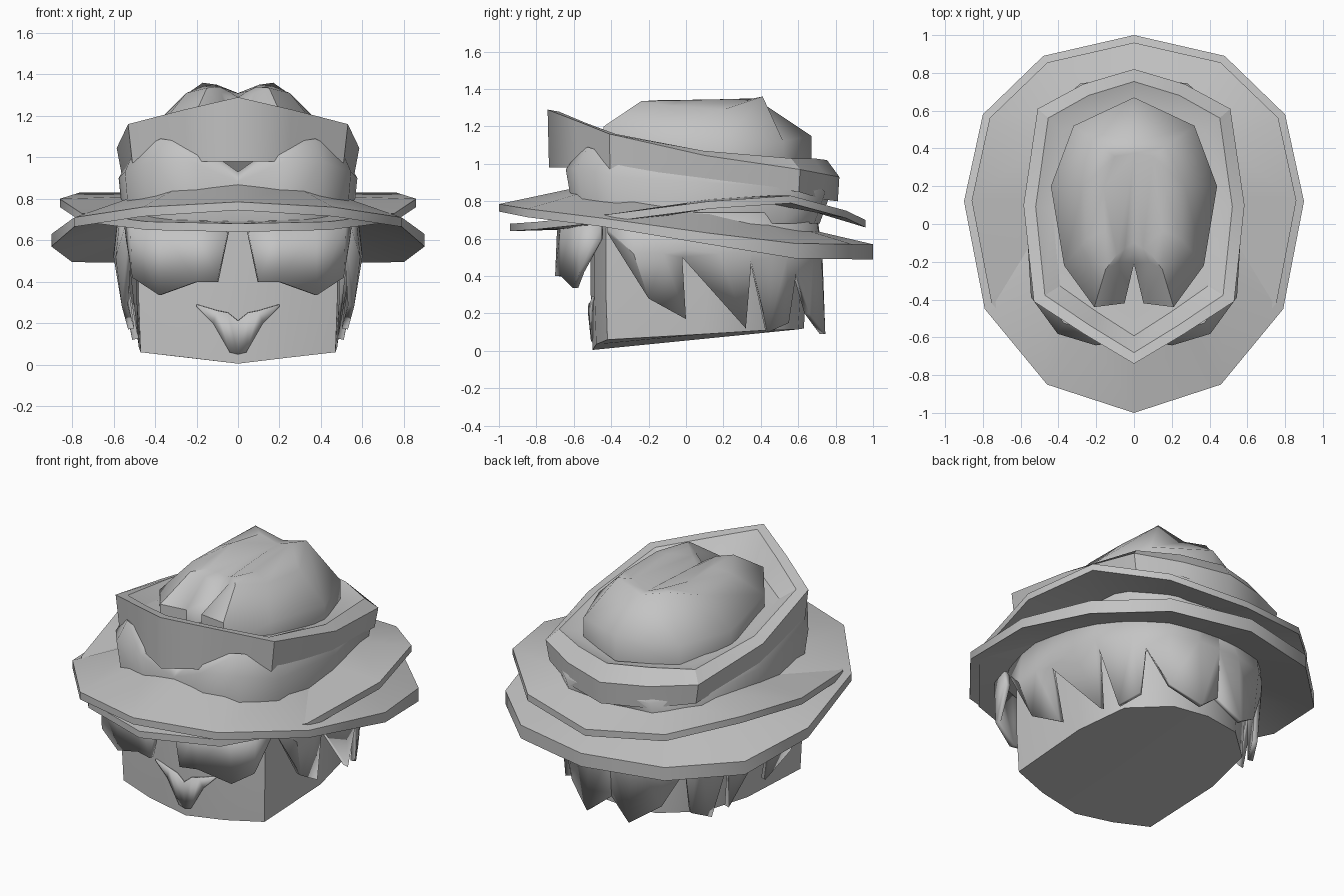
import bpy, math

grey = bpy.data.materials.new("plain grey")
grey.diffuse_color = (0.55, 0.55, 0.55, 1)


def loft(name, rings, low_cap=False, top_cap=False, closed=False, thick=0, angle=35):
    """Skin half-rings (front to back on the +x side) and mirror them."""
    n = len(rings[0])
    verts = [p for r in rings for p in r]
    faces = []
    m = len(rings)
    for j in range(m if closed else m - 1):
        a, b = j * n, ((j + 1) % m) * n
        for i in range(n - 1):
            faces.append((a + i, a + i + 1, b + i + 1, b + i))
    if low_cap:
        faces.append(tuple(reversed(range(n))))
    if top_cap:
        faces.append(tuple(range((m - 1) * n, m * n)))
    me = bpy.data.meshes.new(name)
    me.from_pydata(verts, [], faces)
    me.materials.append(grey)
    ob = bpy.data.objects.new(name, me)
    bpy.context.collection.objects.link(ob)
    bpy.ops.object.select_all(action='DESELECT')
    ob.select_set(True)
    bpy.context.view_layer.objects.active = ob
    bpy.ops.object.shade_smooth_by_angle(angle=math.radians(angle))
    if thick:
        s = ob.modifiers.new("thickness", 'SOLIDIFY')
        s.thickness = thick
    mir = ob.modifiers.new("mirror", 'MIRROR')
    mir.merge_threshold = 0.002
    return ob


def ring(outline, zs, sx=1, sy=1, cy=0):
    if not isinstance(zs, (list, tuple)):
        zs = [zs] * len(outline)
    return [(x * sx, y * sy + cy, z) for (x, y), z in zip(outline, zs)]


def drop(zs, d):
    return [z - d for z in zs]


# twelve-sided brim outline, right half
BRIM = [(0, -1), (0.46, -0.85), (0.79, -0.45), (0.9, 0.12),
        (0.8, 0.58), (0.48, 0.89), (0, 1)]

# lower brim, dropping towards the back
up = [0.785, 0.76, 0.71, 0.63, 0.575, 0.57, 0.57]
low = [0.745, 0.715, 0.665, 0.57, 0.495, 0.49, 0.49]
inn = [0.87, 0.86, 0.82, 0.74, 0.68, 0.65, 0.64]
loft("lower_brim", [ring(BRIM, low), ring(BRIM, up),
                    ring(BRIM, inn, 0.6, 0.65, 0.05),
                    ring(BRIM, drop(inn, 0.06), 0.6, 0.65, 0.05)], closed=True)

# upper brim, curling up at the sides
up = [0.68, 0.69, 0.73, 0.8, 0.83, 0.75, 0.70]
inn = [0.69, 0.7, 0.74, 0.81, 0.83, 0.8, 0.79]
loft("upper_brim", [ring(BRIM, drop(up, 0.04), 0.955, 0.95, 0.01),
                    ring(BRIM, up, 0.955, 0.95, 0.01),
                    ring(BRIM, inn, 0.6, 0.65, 0.05),
                    ring(BRIM, drop(inn, 0.04), 0.6, 0.65, 0.05)], closed=True)

# rounded crown wall with two front bulges
WALL = [(0, -0.6), (0.2, -0.63), (0.4, -0.57), (0.54, -0.38), (0.57, 0.1),
        (0.49, 0.55), (0.28, 0.73), (0, 0.76)]
loft("crown_wall", [ring(WALL, 0.68, 0.97, 0.94),
                    ring(WALL, [0.88, 0.97, 0.98, 0.93, 0.9, 0.87, 0.85, 0.85], 1.01, 1.02),
                    ring(WALL, [0.93, 1.06, 1.09, 1.03, 0.98, 0.95, 0.92, 0.91], 0.93, 0.92)],
     low_cap=True, top_cap=True, angle=60)

# tilted band with a pointed front
BAND = [(0, -0.74), (0.26, -0.585), (0.53, -0.41), (0.585, 0.1),
        (0.51, 0.61), (0.27, 0.74), (0, 0.82)]
top = [1.29, 1.23, 1.16, 1.045, 0.97, 0.945, 0.93]
base = [0.98, 0.98, 0.97, 0.92, 0.85, 0.81, 0.8]
loft("crown_band", [ring(BAND, base, 0.96, 0.99), ring(BAND, top),
                    ring(BAND, [1.28, 1.22, 1.16, 1.07, 1.03, 1.03, 1.02], 0.89, 0.92),
                    ring(BAND, [1.12, 1.12, 1.1, 1.04, 1.01, 1.0, 0.99], 0.74, 0.8)],
     top_cap=True, angle=25)

# pinched crown top
EDGE = [(0, -0.21), (0.05, -0.42), (0.21, -0.44), (0.37, -0.22),
        (0.44, 0.2), (0.32, 0.52), (0, 0.67)]
RIDGE = [(0, -0.16), (0.08, -0.2), (0.15, -0.24), (0.25, -0.08),
         (0.27, 0.2), (0.17, 0.41), (0, 0.43)]
loft("crown_top", [ring(EDGE, [1.05] * 4 + [1.0] * 3, 1, 1),
                   ring(EDGE, [1.2, 1.2, 1.2, 1.16, 1.12, 1.12, 1.15]),
                   ring(RIDGE, [1.27, 1.31, 1.335, 1.31, 1.29, 1.36, 1.31]),
                   ring(RIDGE, [1.29, 1.32, 1.34, 1.34, 1.345, 1.35, 1.31],
                        0.6, 0.8, 0.03)],
     top_cap=True, angle=50)

# boxy head with a slightly pointed chin
HEAD = [(0, -0.5), (0.25, -0.48), (0.47, -0.42), (0.48, 0.1), (0.42, 0.42),
        (0.22, 0.6), (0, 0.63)]
loft("head", [ring(HEAD, [0.005, 0.035, 0.06, 0.09, 0.11, 0.115, 0.12]),
              ring(HEAD, 0.32, 1.02, 1.02), ring(HEAD, 0.74, 1.02, 1.02)],
     low_cap=True, top_cap=True, angle=50)

# side and back hair with broad pointed ends
tips = [(0.53, -0.42, 0.63), (0.56, -0.2, 0.28), (0.53, 0.0, 0.17),
        (0.575, -0.02, 0.5), (0.51, 0.32, 0.12), (0.55, 0.35, 0.48),
        (0.48, 0.44, 0.1), (0.42, 0.55, 0.15), (0.41, 0.59, 0.42),
        (0.3, 0.66, 0.2), (0.14, 0.745, 0.09), (0, 0.71, 0.2)]
mids = [(0.55, -0.42, 0.65), (0.59, -0.28, 0.52), (0.6, -0.12, 0.52),
        (0.6, 0.0, 0.54), (0.59, 0.18, 0.52), (0.57, 0.35, 0.53),
        (0.51, 0.46, 0.5), (0.46, 0.54, 0.5), (0.41, 0.6, 0.5),
        (0.32, 0.68, 0.5), (0.14, 0.725, 0.5), (0, 0.73, 0.5)]
loft("hair", [tips, mids, [(x * 0.96, y * 0.96, 0.74) for x, y, z in mids]],
     thick=0.03, angle=30)

# parted fringe
ends = [(0.1, -0.7, 0.4), (0.2, -0.67, 0.4), (0.38, -0.605, 0.335),
        (0.51, -0.57, 0.42), (0.54, -0.45, 0.6)]
roots = [(0.05, -0.69, 0.64), (0.2, -0.67, 0.67), (0.38, -0.62, 0.68),
         (0.52, -0.57, 0.68), (0.55, -0.45, 0.68)]
loft("fringe", [ends, roots], thick=0.03, angle=25)

# small pointed beard
loft("beard", [[(0, -0.508, 0.05), (0.04, -0.506, 0.06), (0.12, -0.503, 0.2), (0.2, -0.5, 0.28)],
               [(0, -0.525, 0.21), (0.05, -0.522, 0.25), (0.1, -0.513, 0.26), (0.2, -0.502, 0.29)]],
     thick=0.015, angle=20)
